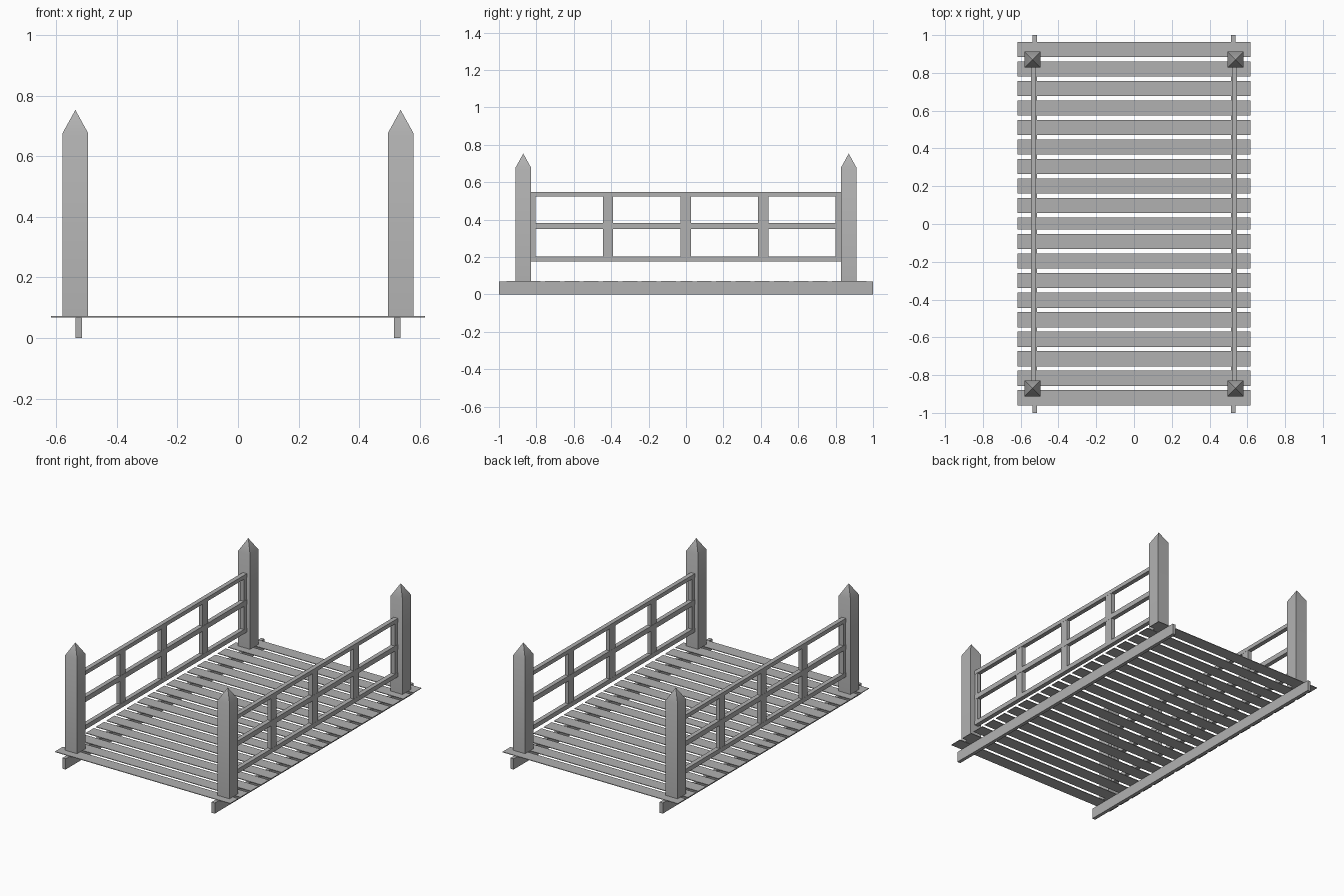
import bpy, bmesh, math

if "Cube" in bpy.data.objects:
    bpy.data.objects.remove(bpy.data.objects["Cube"])

# Dark grey timber
timber = bpy.data.materials.new("timber")
timber.diffuse_color = (0.44, 0.44, 0.44, 1)
timber.use_nodes = True
timber.node_tree.nodes["Principled BSDF"].inputs["Base Color"].default_value = timber.diffuse_color


def new_object(name, bm):
    mesh = bpy.data.meshes.new(name)
    bmesh.ops.recalc_face_normals(bm, faces=bm.faces)
    bm.to_mesh(mesh)
    bm.free()
    mesh.materials.append(timber)
    obj = bpy.data.objects.new(name, mesh)
    bpy.context.collection.objects.link(obj)
    return obj


def box(name, x, y, z):
    """Box from (min, max) pairs on each axis."""
    bm = bmesh.new()
    bmesh.ops.create_cube(bm, size=1)
    for v in bm.verts:
        v.co = [r[0] if c < 0 else r[1] for c, r in zip(v.co, (x, y, z))]
    return new_object(name, bm)


def post(name, x, y, half, z0, z1, tip):
    """Square post with a pyramid point, softly shaded where the point starts."""
    bm = bmesh.new()
    corners = [(-1, -1), (1, -1), (1, 1), (-1, 1)]
    low = [bm.verts.new((x + a * half, y + b * half, z0)) for a, b in corners]
    top = [bm.verts.new((x + a * half, y + b * half, z1)) for a, b in corners]
    apex = bm.verts.new((x, y, tip))
    bm.faces.new(low[::-1])
    for i in range(4):
        j = (i + 1) % 4
        bm.faces.new((low[i], low[j], top[j], top[i]))
        bm.faces.new((top[i], top[j], apex))
    obj = new_object(name, bm)
    bpy.ops.object.select_all(action="DESELECT")
    obj.select_set(True)
    bpy.context.view_layer.objects.active = obj
    bpy.ops.object.shade_smooth_by_angle(angle=math.radians(35))
    return obj


def around(c, width):
    return (c - width / 2, c + width / 2)


# Deck planks, with a narrower one in the middle
PLANK_X, PLANK_Z = (-0.617, 0.617), (0.068, 0.072)
box("middle_plank", PLANK_X, around(0.002, 0.063), PLANK_Z)
for i in range(9):
    for side, label in ((-1, "front"), (1, "back")):
        y = 0.002 + side * (0.0955 + 0.1033 * i)
        box(f"{label}_plank_{i + 1}", PLANK_X, around(y, 0.08), PLANK_Z)

for s, label in ((-1, "left"), (1, "right")):
    # Beam under the deck
    box(f"{label}_beam", around(s * 0.5255, 0.022), (-1, 1), (0, 0.068))

    # Pointed corner posts
    for t, end in ((-1, "front"), (1, "back")):
        post(f"{label}_{end}_post", s * 0.537, t * 0.87, 0.042, 0.07, 0.677, 0.753)

    # Railing bars
    for part, z in (("bottom", (0.175, 0.203)), ("middle", (0.35, 0.382)),
                    ("top", (0.523, 0.548))):
        box(f"{label}_{part}_rail", around(s * 0.532, 0.028), (-0.84, 0.84), z)

    # Railing uprights; the end ones are half buried in the posts
    for i in range(5):
        box(f"{label}_upright_{i + 1}", around(s * 0.532, 0.026),
            around(-0.832 + 0.415 * i, 0.056), (0.178, 0.545))
